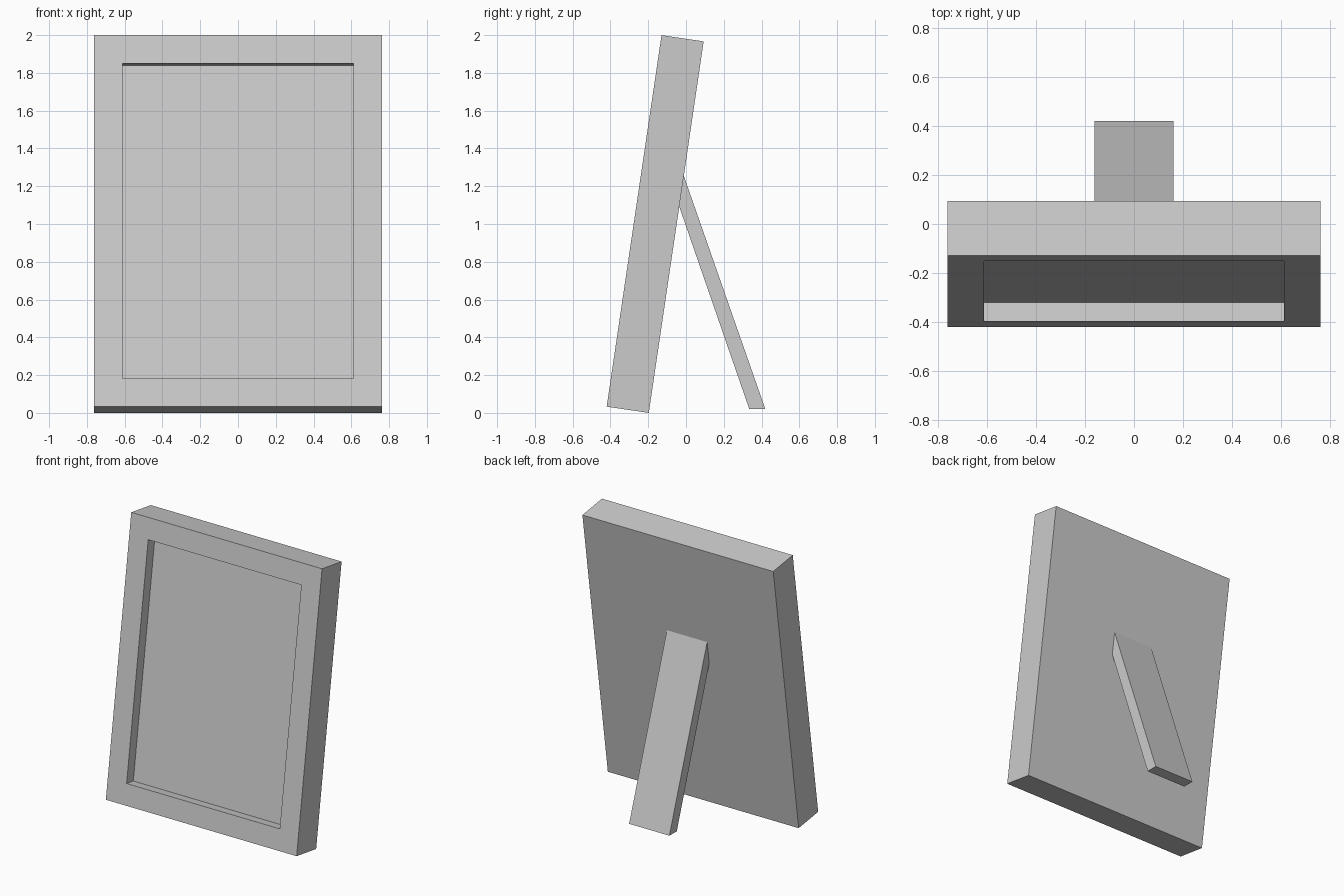
import bpy
import bmesh
import math
from mathutils import Matrix, Vector

cube = bpy.data.objects.get("Cube")
if cube:
    bpy.data.objects.remove(cube, do_unlink=True)

# One plain grey for the whole stand
grey = bpy.data.materials.new("light_grey")
grey.use_nodes = True
grey.diffuse_color = (0.6, 0.6, 0.6, 1)
grey.node_tree.nodes["Principled BSDF"].inputs["Base Color"].default_value = (0.6, 0.6, 0.6, 1)


def finish(name, bm):
    bmesh.ops.recalc_face_normals(bm, faces=bm.faces[:])
    mesh = bpy.data.meshes.new(name)
    bm.to_mesh(mesh)
    bm.free()
    mesh.materials.append(grey)
    obj = bpy.data.objects.new(name, mesh)
    bpy.context.collection.objects.link(obj)
    return obj


# Frame: an upright slab with a recessed panel, leaning back
width, thickness, height = 1.526, 0.2255, 1.988
border, recess, lean = 0.213, 0.078, math.radians(8.4)

bm = bmesh.new()
bmesh.ops.create_cube(bm, size=1)
bmesh.ops.scale(bm, vec=(width, thickness, height), verts=bm.verts[:])
bmesh.ops.translate(bm, vec=(0, thickness / 2, height / 2), verts=bm.verts[:])
bm.normal_update()
front = min(bm.faces, key=lambda f: f.calc_center_median().y)
bmesh.ops.inset_region(bm, faces=[front], thickness=border)
panel = bmesh.ops.extrude_discrete_faces(bm, faces=[front])["faces"][0]
bmesh.ops.translate(bm, vec=(0, recess, 0), verts=panel.verts[:])
frame = finish("picture_frame", bm)
frame.matrix_world = (Matrix.Translation((0, -0.42, 0.033))
                      @ Matrix.Rotation(-lean, 4, "X"))

# Back leg: side profile extruded across x, its upper end let into the frame
profile = [(0.335, 0.02), (0.42, 0.02), (-0.017, 1.27), (-0.042, 1.11)]
bm = bmesh.new()
side = bm.faces.new([bm.verts.new((-0.161, y, z)) for y, z in profile])
solid = bmesh.ops.extrude_face_region(bm, geom=[side])
moved = [v for v in solid["geom"] if isinstance(v, bmesh.types.BMVert)]
bmesh.ops.translate(bm, vec=Vector((0.322, 0, 0)), verts=moved)
finish("back_leg", bm)
